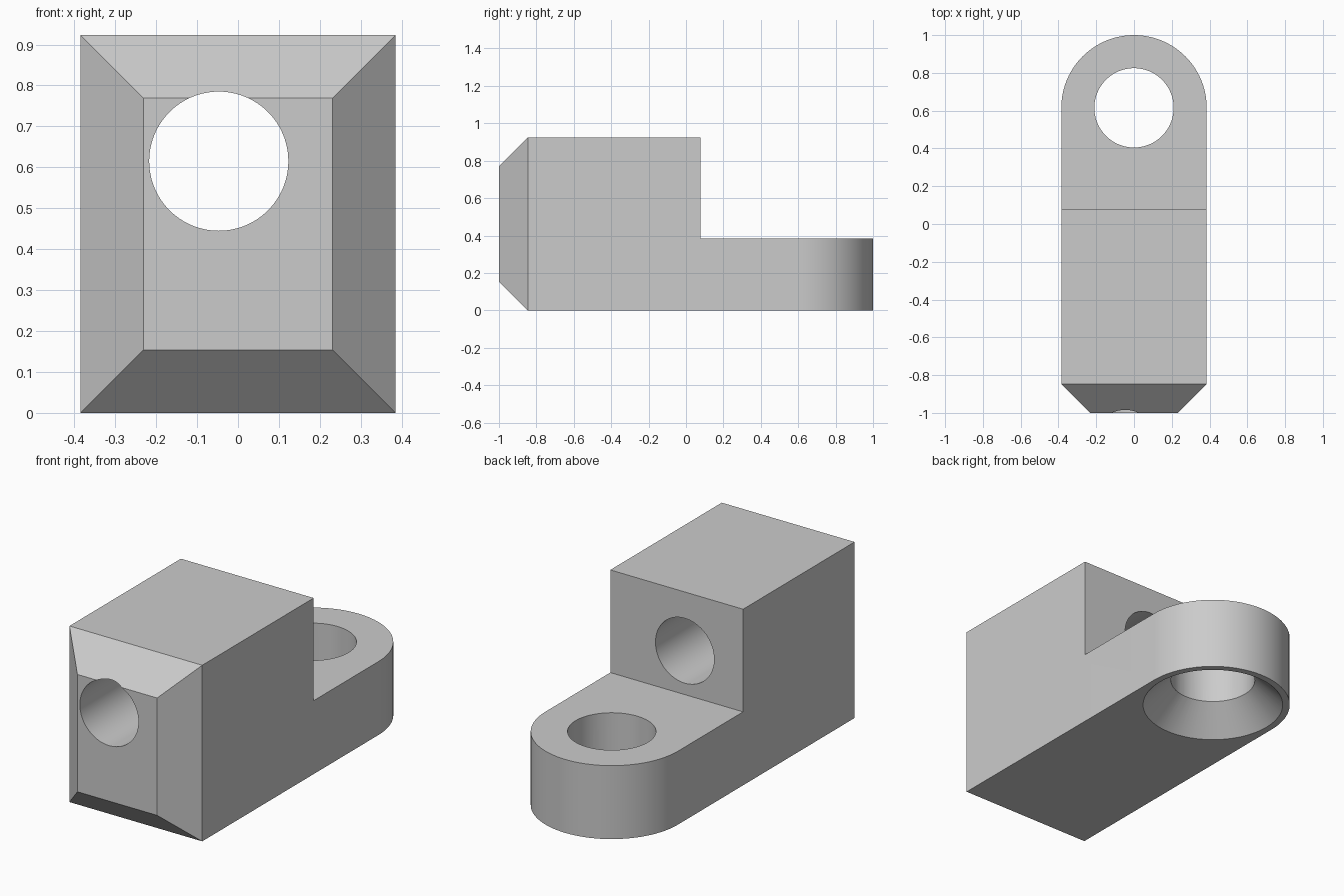
import bpy, bmesh
from math import sin, cos, pi
from mathutils import Vector, Matrix

if "Cube" in bpy.data.objects:
    bpy.data.objects.remove(bpy.data.objects["Cube"], do_unlink=True)

HALF, HEIGHT, CHAMFER = 0.385, 0.923, 0.154
STEP_Y, TAB_TOP, EYE_Y = 0.077, 0.385, 0.615
SEGMENTS = 96

grey = bpy.data.materials.new("plain grey")
grey.use_nodes = True
grey.diffuse_color = (0.6, 0.6, 0.6, 1)
grey.node_tree.nodes["Principled BSDF"].inputs["Base Color"].default_value = (0.6, 0.6, 0.6, 1)


def make_object(name, bm):
    bmesh.ops.recalc_face_normals(bm, faces=bm.faces)
    mesh = bpy.data.meshes.new(name)
    bm.to_mesh(mesh)
    bm.free()
    mesh.materials.append(grey)
    obj = bpy.data.objects.new(name, mesh)
    bpy.context.collection.objects.link(obj)
    return obj


def cylinder(name, r_low, r_high, depth, matrix):
    bm = bmesh.new()
    bmesh.ops.create_cone(bm, cap_ends=True, segments=SEGMENTS, radius1=r_low,
                          radius2=r_high, depth=depth, matrix=matrix)
    return make_object(name, bm)


def cut(body, cutter):
    mod = body.modifiers.new(cutter.name, 'BOOLEAN')
    mod.operation = 'DIFFERENCE'
    mod.solver = 'EXACT'
    mod.object = cutter
    bpy.context.view_layer.objects.active = body
    bpy.ops.object.modifier_apply(modifier=mod.name)
    bpy.data.objects.remove(cutter, do_unlink=True)


# Body: plan outline with a round back end, extruded upward
outline = [(-HALF, -1), (HALF, -1)]
half_turn = SEGMENTS // 2
outline += [(HALF * cos(pi * i / half_turn), EYE_Y + HALF * sin(pi * i / half_turn))
            for i in range(half_turn + 1)]
bm = bmesh.new()
base = bm.faces.new([bm.verts.new((x, y, 0)) for x, y in outline])
top = bmesh.ops.extrude_face_region(bm, geom=[base])["geom"]
bmesh.ops.translate(bm, vec=(0, 0, HEIGHT),
                    verts=[v for v in top if isinstance(v, bmesh.types.BMVert)])

# Four chamfers around the front face
front = -1 + CHAMFER
for point, side in (((HALF, front, 0), (1, 0, 0)), ((-HALF, front, 0), (-1, 0, 0)),
                    ((0, front, HEIGHT), (0, 0, 1)), ((0, front, 0), (0, 0, -1))):
    result = bmesh.ops.bisect_plane(
        bm, geom=bm.verts[:] + bm.edges[:] + bm.faces[:], dist=1e-5, plane_co=point,
        plane_no=Vector(side) + Vector((0, -1, 0)), clear_outer=True)
    bmesh.ops.holes_fill(bm, edges=[e for e in bm.edges if e.is_boundary], sides=0)
bmesh.ops.remove_doubles(bm, verts=bm.verts, dist=1e-4)
body = make_object("mounting_block", bm)

# Step down to the low rear tab
bm = bmesh.new()
bmesh.ops.create_cube(bm, size=2, matrix=Matrix.Translation((0, STEP_Y + 1, TAB_TOP + 1)))
cut(body, make_object("step_cutter", bm))

# Long bore through the block, set off to one side
cut(body, cylinder("bore_cutter", 0.17, 0.17, 1.4,
                   Matrix.Translation((-0.047, -0.5, 0.615)) @ Matrix.Rotation(pi / 2, 4, 'X')))

# Vertical eye in the tab with a countersink underneath
EYE_R, SINK_R = 0.21, 0.35
cut(body, cylinder("eye_cutter", EYE_R, EYE_R, 1,
                   Matrix.Translation((0, EYE_Y, 0.2))))
sink = SINK_R - EYE_R
extra = 0.02
cut(body, cylinder("countersink_cutter", SINK_R + extra, EYE_R - extra, sink + 2 * extra,
                   Matrix.Translation((0, EYE_Y, sink / 2))))

# Smooth round walls, crisp edges
bpy.ops.object.select_all(action='DESELECT')
body.select_set(True)
bpy.context.view_layer.objects.active = body
bpy.ops.object.shade_smooth_by_angle(angle=pi / 6)
